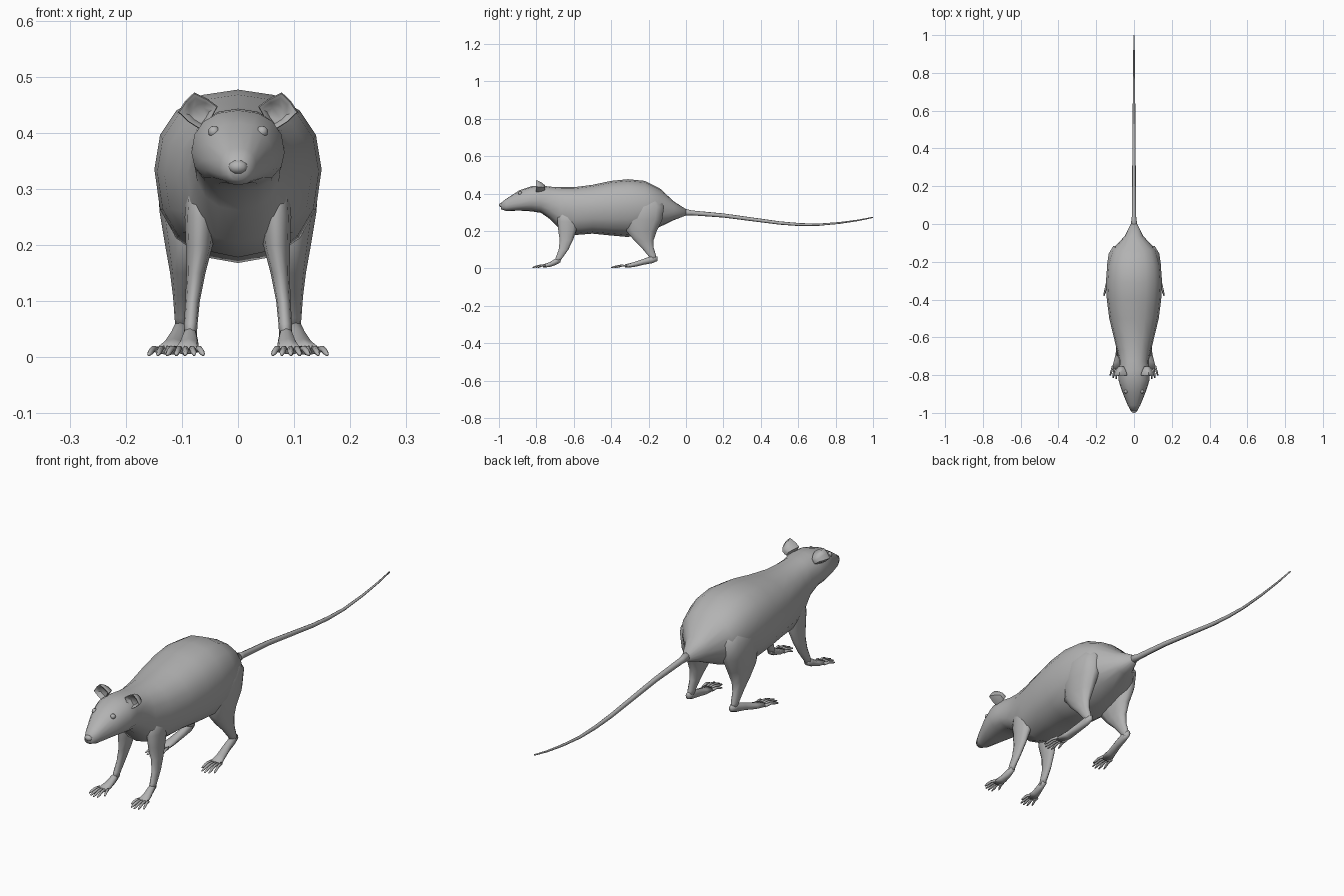
import bpy, bmesh, math
from mathutils import Vector

grey = bpy.data.materials.new("soft grey")
grey.diffuse_color = (0.45, 0.45, 0.45, 1)


def finish(name, bm, mirror=False, angle=180):
    bmesh.ops.recalc_face_normals(bm, faces=bm.faces)
    me = bpy.data.meshes.new(name)
    bm.to_mesh(me)
    bm.free()
    me.materials.append(grey)
    ob = bpy.data.objects.new(name, me)
    bpy.context.collection.objects.link(ob)
    bpy.ops.object.select_all(action='DESELECT')
    ob.select_set(True)
    bpy.context.view_layer.objects.active = ob
    bpy.ops.object.shade_smooth_by_angle(angle=math.radians(angle))
    if mirror:
        mod = ob.modifiers.new("mirror", 'MIRROR')
        mod.use_mirror_merge = False
    return ob


def bridge(bm, rings):
    """Skin a list of equal rings of points and cap both ends."""
    vs = [[bm.verts.new(p) for p in r] for r in rings]
    n = len(vs[0])
    for a, b in zip(vs, vs[1:]):
        for i in range(n):
            j = (i + 1) % n
            bm.faces.new((a[i], a[j], b[j], b[i]))
    bm.faces.new(vs[0])
    bm.faces.new(vs[-1])


def unit(n, p=1.0):
    out = []
    for i in range(n):
        a = 2 * math.pi * i / n
        c, s = math.cos(a), math.sin(a)
        out.append((math.copysign(abs(c) ** p, c), math.copysign(abs(s) ** p, s)))
    return out


def along_y(bm, rows, n=8):
    """rows: y, x, z, half width, half height"""
    bridge(bm, [[(x + w * c, y, z + h * s) for c, s in unit(n)] for y, x, z, w, h in rows])


def along_z(bm, rows, n=10):
    """rows: z, x, y, half width, half depth"""
    bridge(bm, [[(x + w * c, y + d * s, z) for c, s in unit(n)] for z, x, y, w, d in rows])


# Body and head: y, bottom, top, half width, height of widest point
body = [
    (-.990, .316, .350, .017, .334), (-.960, .307, .373, .033, .338),
    (-.890, .309, .418, .062, .352), (-.825, .305, .440, .083, .365),
    (-.775, .297, .443, .081, .365), (-.725, .262, .437, .078, .350),
    (-.670, .205, .434, .090, .325), (-.600, .178, .434, .107, .320),
    (-.500, .186, .447, .131, .325), (-.400, .176, .468, .144, .330),
    (-.310, .168, .477, .149, .335), (-.220, .190, .468, .142, .335),
    (-.140, .222, .428, .120, .325), (-.065, .258, .358, .050, .308),
    (0, .283, .317, .017, .300)]
bm = bmesh.new()
bridge(bm, [[(w * c, y, m + s * ((t - m) if s > 0 else (m - b))) for c, s in unit(16, .88)]
            for y, b, t, w, m in body])
finish("body", bm)

# Nose tip
bm = bmesh.new()
bmesh.ops.create_uvsphere(bm, u_segments=10, v_segments=6, radius=1)
for v in bm.verts:
    v.co = (v.co.x * .018, -.984 + v.co.y * .016, .339 + v.co.z * .013)
finish("nose", bm)

# Tail
bm = bmesh.new()
along_y(bm, [(-.03, 0, .304, .022, .022), (.03, 0, .297, .012, .013), (.2, 0, .283, .010, .011),
             (.35, 0, .263, .009, .010), (.5, 0, .243, .008, .009), (.6, 0, .235, .007, .008),
             (.7, 0, .233, .006, .006), (.82, 0, .243, .005, .005), (.92, 0, .257, .004, .004),
             (1, 0, .273, .003, .003)])
finish("tail", bm)

# Ears: cupped, four-cornered
outline = [(.036, .447), (.055, .461), (.078, .472), (.094, .457), (.107, .437), (.088, .419), (.064, .404),
           (.048, .425)]
base = Vector((.067, .428))
ear_rings = []
for k, y in ((.4, -.755), (.7, -.772), (1, -.797), (.94, -.802), (.76, -.798), (.5, -.783)):
    ear_rings.append([(*(base + (Vector(p) - base) * k), y) for p in outline])
bm = bmesh.new()
bridge(bm, [[(x, y, z) for x, z, y in r] for r in ear_rings])
finish("ear", bm, True, 60)

# Eyes
bm = bmesh.new()
bmesh.ops.create_uvsphere(bm, u_segments=8, v_segments=6, radius=.0105)
bmesh.ops.translate(bm, verts=bm.verts, vec=(.043, -.887, .402))
finish("eye", bm, True)

# Legs
bm = bmesh.new()
along_z(bm, [(.33, .062, -.625, .028, .060), (.25, .068, -.632, .027, .058), (.20, .069, -.635, .024, .050),
             (.15, .075, -.640, .017, .037), (.10, .081, -.655, .013, .027), (.06, .084, -.677, .012, .020),
             (.03, .085, -.692, .011, .014)])
finish("front_leg", bm, True)

bm = bmesh.new()
along_z(bm, [(.40, .080, -.220, .030, .070), (.33, .096, -.220, .047, .108), (.26, .095, -.225, .045, .103),
             (.20, .094, -.237, .036, .085), (.15, .097, -.226, .024, .055), (.11, .099, -.205, .017, .034),
             (.07, .100, -.182, .013, .023), (.042, .100, -.172, .011, .015)])
finish("hind_leg", bm, True)


# Feet with five splayed toes
def foot(name, rows, y_root, y_tip, root, tip):
    bm = bmesh.new()
    along_y(bm, rows)
    for i in range(5):
        f = i / 4
        a = root[0] + (root[1] - root[0]) * f
        b = tip[0] + (tip[1] - tip[0]) * f
        end = y_tip + .018 * abs(i - 2) ** 2 / 4 * (1.6 if i == 0 else 1)
        toe = []
        for t, z, r in ((0, .014, .006), (.45, .015, .0055), (.75, .010, .0055), (1, .005, .003)):
            toe.append((y_root + (end - y_root) * t, a + (b - a) * t, z, r, r))
        along_y(bm, toe, 6)
    finish(name, bm, True)


foot("front_foot", [(-.672, .085, .045, .010, .013), (-.700, .086, .034, .014, .017),
                    (-.730, .089, .020, .019, .013), (-.765, .093, .013, .024, .008)],
     -.752, -.820, (.074, .112), (.062, .126))
foot("hind_foot", [(-.152, .100, .052, .008, .012), (-.180, .101, .048, .014, .020),
                   (-.225, .106, .036, .017, .016), (-.280, .115, .020, .021, .013),
                   (-.325, .123, .013, .027, .009)],
     -.315, -.400, (.102, .144), (.094, .159))
